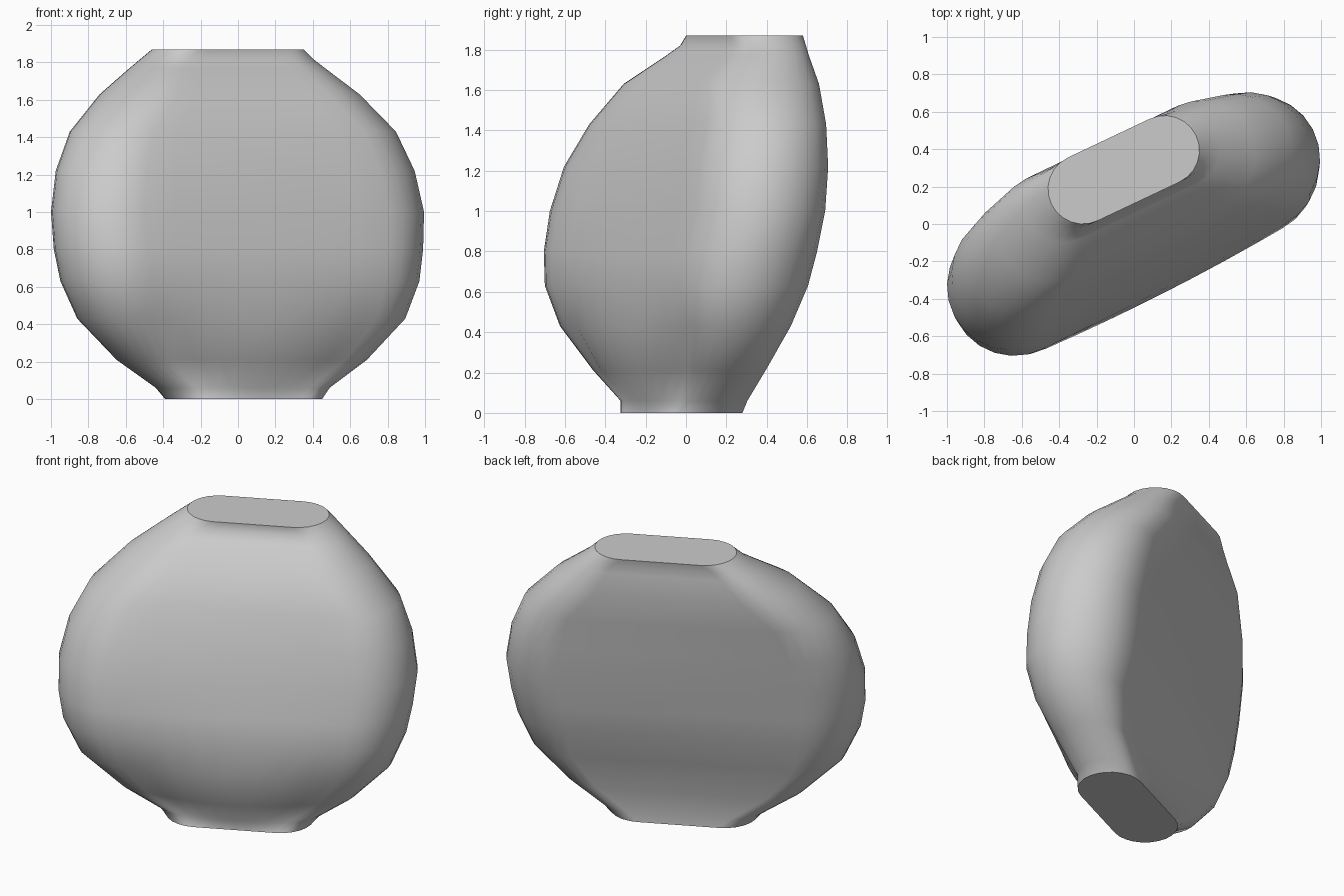
import bpy
import bmesh
from math import cos, sin, pi, radians

cube = bpy.data.objects.get("Cube")
if cube:
    bpy.data.objects.remove(cube)

HEIGHT = 1.87
ARC = 12       # steps around each rounded end
FRONT = 8      # steps along the front wall

# Outline of the leaning vase: height, x range, y range, front bulge
LEVELS = [
    (0, -.39, .45, -.325, .28, 0),
    (.06, -.44, .49, -.325, .305, .03),
    (.21, -.65, .69, -.46, .395, .09),
    (.43, -.86, .895, -.625, .52, .05),
    (.63, -.95, .97, -.70, .605, .02),
    (.8, -.985, .99, -.705, .65, .01),
    (1, -1, .995, -.675, .69, 0),
    (1.22, -.975, .945, -.605, .705, 0),
    (1.43, -.9, .845, -.48, .695, 0),
    (1.63, -.74, .65, -.31, .66, 0),
    (1.77, -.58, .465, -.1, .61, 0),
    (1.82, -.52, .4, -.03, .595, 0),
    (HEIGHT, -.46, .35, 0, .58, 0),
]


def section(z, x0, x1, y0, y1, bulge):
    """Turned rounded slot that fills the given ranges, with a swollen front."""
    turn = radians(25.3 + 2.2 * sin(pi * z / HEIGHT) ** 2)
    c, s = cos(turn), sin(turn)
    cx, cy = (x0 + x1) / 2, (y0 + y1) / 2
    wide, deep = (x1 - x0) / 2, (y1 - y0) / 2
    half = (wide - deep) / (c - s)
    radius = wide - half * c
    points = []
    # Rounded ends
    for side in (1, -1):
        for i in range(ARC + 1):
            angle = turn - side * pi / 2 + pi * i / ARC
            points.append((cx + side * half * c + radius * cos(angle),
                           cy + side * half * s + radius * sin(angle), z))
    # Front wall
    for i in range(1, FRONT):
        t = 2 * i / FRONT - 1
        out = radius + bulge * (1 - t * t)
        points.append((cx + t * half * c + out * s, cy + t * half * s - out * c, z))
    return points


# Lofted smooth body
bm = bmesh.new()
rings = [[bm.verts.new(p) for p in section(*level)] for level in LEVELS]
for low, high in zip(rings, rings[1:]):
    n = len(low)
    for i in range(n):
        j = (i + 1) % n
        bm.faces.new((low[i], low[j], high[j], high[i])).smooth = True

# Flat closed ends with crisp rims
for ring in (rings[0][::-1], rings[-1]):
    cap = bm.faces.new(ring)
    for edge in cap.edges:
        edge.smooth = False
bmesh.ops.recalc_face_normals(bm, faces=bm.faces)
mesh = bpy.data.meshes.new("vase_body")
bm.to_mesh(mesh)
bm.free()

# Plain grey clay
clay = bpy.data.materials.new("grey clay")
clay.use_nodes = True
grey = (.6, .6, .6, 1)
clay.diffuse_color = grey
clay.node_tree.nodes["Principled BSDF"].inputs["Base Color"].default_value = grey
mesh.materials.append(clay)

body = bpy.data.objects.new("vase_body", mesh)
bpy.context.collection.objects.link(body)
